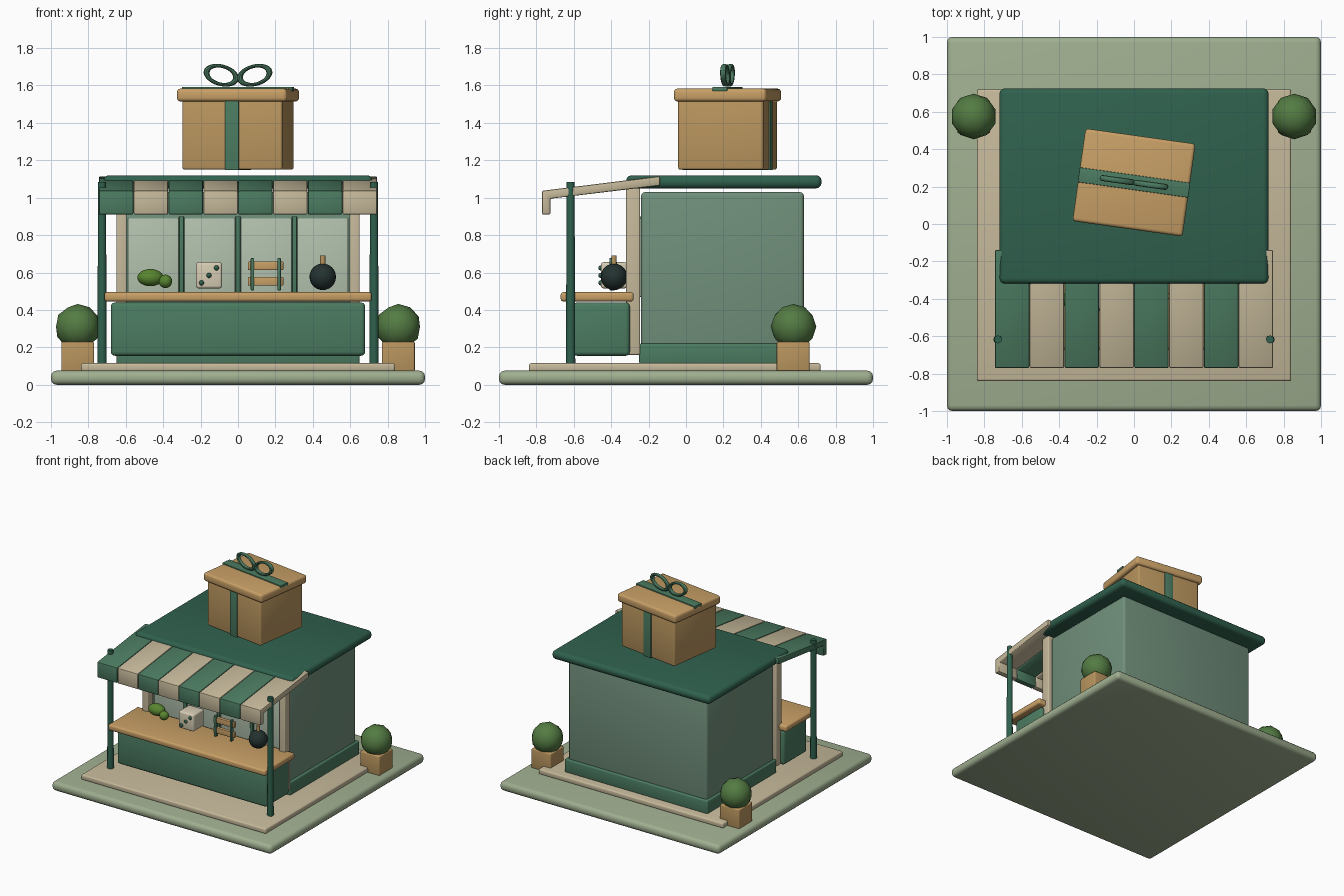
import bpy, bmesh
from math import radians, pi
from mathutils import Matrix, Vector

if "Cube" in bpy.data.objects:
    bpy.data.objects.remove(bpy.data.objects["Cube"])

PALETTE = {
    "sage": (0.62, 0.68, 0.56), "cream": (0.77, 0.72, 0.60), "tan": (0.72, 0.58, 0.37),
    "wood": (0.78, 0.62, 0.40), "green": (0.30, 0.48, 0.38), "dark_green": (0.20, 0.38, 0.31),
    "wall": (0.44, 0.56, 0.48), "glass": (0.70, 0.76, 0.68), "leaf": (0.33, 0.48, 0.27),
    "fruit": (0.35, 0.52, 0.20), "bone": (0.84, 0.80, 0.70), "iron": (0.16, 0.21, 0.20),
}
mats = {}
for key, rgb in PALETTE.items():
    mats[key] = bpy.data.materials.new(key)
    mats[key].diffuse_color = (*[c ** 2.2 for c in rgb], 1)


def finish(name, bm, colour, smooth=True):
    bmesh.ops.recalc_face_normals(bm, faces=bm.faces)
    me = bpy.data.meshes.new(name)
    bm.to_mesh(me)
    bm.free()
    ob = bpy.data.objects.new(name, me)
    bpy.context.collection.objects.link(ob)
    me.materials.append(mats[colour])
    if smooth:
        bpy.ops.object.select_all(action='DESELECT')
        ob.select_set(True)
        bpy.context.view_layer.objects.active = ob
        bpy.ops.object.shade_smooth_by_angle(angle=radians(35))
    return ob


def box(name, x, y, z, colour, bevel=0.01, mat=None):
    """Bevelled box from (min, max) ranges, optionally transformed by mat."""
    bm = bmesh.new()
    bmesh.ops.create_cube(bm, size=1)
    for v in bm.verts:
        v.co = Vector([(r[0] + r[1]) / 2 + c * (r[1] - r[0]) for c, r in zip(v.co, (x, y, z))])
    if bevel:
        bmesh.ops.bevel(bm, geom=bm.edges[:], offset=bevel, segments=3, profile=0.5, affect='EDGES')
    if mat:
        bm.transform(mat)
    return finish(name, bm, colour)


def rod(name, loc, r1, r2, z0, z1, colour, n=12):
    bm = bmesh.new()
    bmesh.ops.create_cone(bm, cap_ends=True, segments=n, radius1=r1, radius2=r2, depth=z1 - z0,
                          matrix=Matrix.Translation((*loc, (z0 + z1) / 2)))
    return finish(name, bm, colour)


def ball(name, loc, radii, colour, n=20, tilt=0):
    bm = bmesh.new()
    bmesh.ops.create_uvsphere(bm, u_segments=n, v_segments=n // 2 + 2, radius=1)
    bm.transform(Matrix.Translation(loc) @ Matrix.Rotation(tilt, 4, 'Y') @ Matrix.Diagonal((*radii, 1)))
    return finish(name, bm, colour)


# Ground slab and paving
box("ground_slab", (-1, 1), (-1, 1), (0, 0.075), "sage", 0.03)
box("paving", (-0.84, 0.84), (-0.84, 0.72), (0.07, 0.115), "cream", 0.012)

# Shop body
box("plinth", (-0.65, 0.65), (-0.25, 0.65), (0.11, 0.22), "green", 0.01)
box("walls", (-0.63, 0.63), (-0.24, 0.63), (0.15, 1.03), "wall", 0.02)
box("roof", (-0.72, 0.72), (-0.32, 0.725), (1.05, 1.12), "dark_green", 0.03)
for s, side in ((-1, "left"), (1, "right")):
    box(f"{side}_door_frame", sorted((s * 0.595, s * 0.65)), (-0.32, -0.245), (0.16, 1.055), "cream", 0.008)

# Window panes and mullions
for i in range(4):
    cx = -0.453 + i * 0.302
    box(f"window_pane_{i}", (cx - 0.135, cx + 0.135), (-0.25, -0.235), (0.47, 0.89), "glass", 0.005)
for i in range(3):
    cx = (i - 1) * 0.302
    box(f"mullion_{i}", (cx - 0.013, cx + 0.013), (-0.258, -0.235), (0.47, 0.90), "green", 0.004)

# Counter
box("counter", (-0.68, 0.68), (-0.605, -0.30), (0.155, 0.44), "green", 0.022)
box("counter_top", (-0.715, 0.715), (-0.67, -0.28), (0.445, 0.495), "wood", 0.015)

# Striped awning: one bent profile per stripe
PROFILE = [(-0.14, 1.115), (-0.77, 1.037), (-0.77, 0.91), (-0.725, 0.91), (-0.725, 0.995), (-0.14, 1.065)]
W = 1.49 / 8
for i in range(8):
    x0 = -0.745 + i * W
    bm = bmesh.new()
    face = bm.faces.new([bm.verts.new((x0 + 0.001, y, z)) for y, z in PROFILE])
    ext = bmesh.ops.extrude_face_region(bm, geom=[face])
    bmesh.ops.translate(bm, vec=(W - 0.002, 0, 0),
                        verts=[g for g in ext["geom"] if isinstance(g, bmesh.types.BMVert)])
    bmesh.ops.recalc_face_normals(bm, faces=bm.faces)
    bmesh.ops.bevel(bm, geom=bm.edges[:], offset=0.008, segments=2, profile=0.5, affect='EDGES')
    finish(f"awning_stripe_{i}", bm, "cream" if i % 2 else "green")

# Awning posts and potted bushes
for s, side in ((-1, "left"), (1, "right")):
    rod(f"{side}_post", (s * 0.727, -0.617), 0.025, 0.021, 0.11, 1.085, "dark_green")
    px = s * 0.857
    box(f"{side}_planter", (px - 0.088, px + 0.088), (0.485, 0.66), (0.07, 0.23), "tan", 0.008)
    bm = bmesh.new()
    bmesh.ops.create_icosphere(bm, subdivisions=2, radius=0.122, matrix=Matrix.Translation((px, 0.575, 0.31)))
    finish(f"{side}_bush", bm, "leaf")

# Rooftop gift box, turned slightly
T = Matrix.Translation((0, 0.222, 0)) @ Matrix.Rotation(radians(-8), 4, 'Z')
box("gift_box", (-0.27, 0.27), (-0.23, 0.23), (1.15, 1.53), "tan", 0.012, T)
box("gift_lid", (-0.297, 0.297), (-0.25, 0.25), (1.515, 1.583), "wood", 0.018, T)
box("gift_side_ribbon", (-0.037, 0.037), (-0.238, 0.238), (1.147, 1.53), "green", 0.004, T)
box("gift_top_ribbon", (-0.298, 0.298), (-0.04, 0.04), (1.57, 1.592), "green", 0.003, T)

# Bow: two tilted elliptical rings
for s, side in ((-1, "left"), (1, "right")):
    bm = bmesh.new()
    bmesh.ops.create_circle(bm, segments=10, radius=0.016, matrix=Matrix.Translation((0.08, 0, 0))
                            @ Matrix.Rotation(pi / 2, 4, 'X'))
    bmesh.ops.spin(bm, geom=bm.edges[:], cent=(0, 0, 0), axis=(0, 0, 1), angle=2 * pi, steps=28,
                   use_merge=True)
    bmesh.ops.remove_doubles(bm, verts=bm.verts, dist=1e-4)
    bm.transform(T @ Matrix.Translation((s * 0.09, 0, 1.655)) @ Matrix.Rotation(radians(-15 * s), 4, 'Y')
                 @ Matrix.Diagonal((1.02, 1, 0.6, 1)) @ Matrix.Rotation(pi / 2, 4, 'X'))
    finish(f"{side}_bow_loop", bm, "green")

# Goods on the counter: gourd
Y = -0.385
ball("gourd_body", (-0.468, Y, 0.573), (0.07, 0.05, 0.046), "fruit")
ball("gourd_end", (-0.388, Y - 0.02, 0.553), (0.036, 0.036, 0.036), "fruit", 16)

# Toy die with pips
box("toy_die", (-0.225, -0.085), (Y - 0.07, Y + 0.07), (0.515, 0.655), "bone", 0.014)
for i in (-1, 0, 1):
    ball(f"die_pip_{i + 1}", (-0.155 + i * 0.04, Y - 0.07, 0.585 + i * 0.04), (0.014,) * 3, "dark_green", 10)

# Toy track
for i, x in enumerate((0.077, 0.22)):
    box(f"track_rail_{i}", (x - 0.009, x + 0.009), (Y - 0.025, Y + 0.005), (0.505, 0.677), "green", 0.004)
for i, z in enumerate((0.553, 0.636)):
    box(f"track_tie_{i}", (0.053, 0.243), (Y - 0.015, Y + 0.015), (z - 0.023, z + 0.023), "wood", 0.005)

# Round toy with a stem
ball("round_toy", (0.453, Y, 0.577), (0.071,) * 3, "iron")
rod("round_toy_stem", (0.453, Y), 0.014, 0.014, 0.63, 0.69, "tan")

for m in bpy.data.materials:
    if m.users and not m.is_grease_pencil:
        m.use_nodes = True
        m.node_tree.nodes["Principled BSDF"].inputs["Base Color"].default_value = m.diffuse_color
